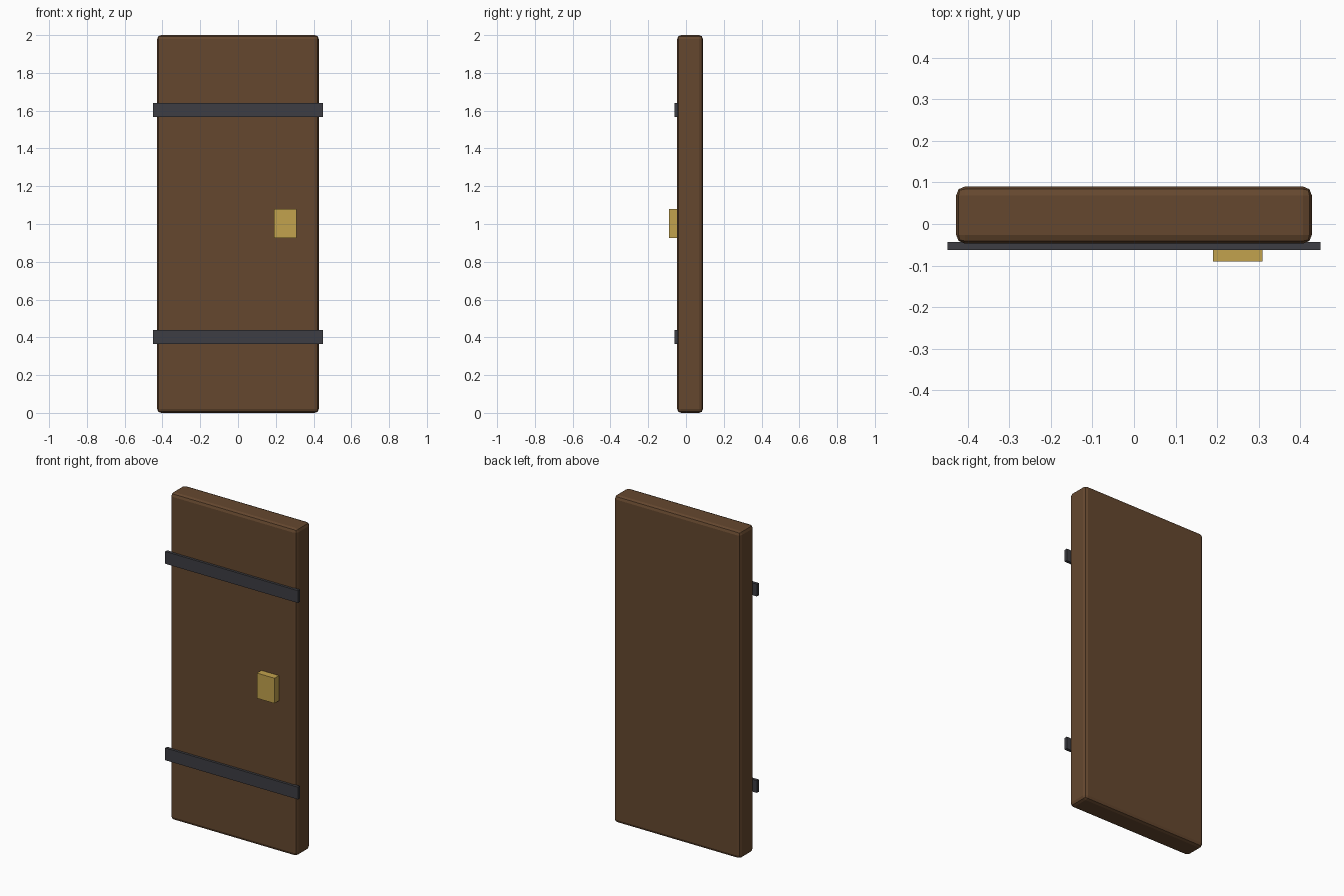
import bpy

if "Cube" in bpy.data.objects:
    bpy.data.objects.remove(bpy.data.objects["Cube"])


def material(name, color):
    m = bpy.data.materials.new(name)
    m.diffuse_color = (*color, 1)
    m.use_nodes = True
    m.node_tree.nodes["Principled BSDF"].inputs["Base Color"].default_value = m.diffuse_color
    return m


def box(name, size, center, mat):
    bpy.ops.mesh.primitive_cube_add(size=1, location=center)
    ob = bpy.context.object
    ob.name = name
    ob.scale = size
    bpy.ops.object.transform_apply(location=False, rotation=False, scale=True)
    ob.data.materials.append(mat)
    return ob


wood = material("brown wood", (0.130, 0.064, 0.028))
iron = material("dark iron", (0.048, 0.048, 0.056))
brass = material("brass", (0.54, 0.36, 0.075))

# Door slab with softened edges
slab = box("door_slab", (0.856, 0.137, 2.0), (0, 0.0215, 1.0), wood)
bevel = slab.modifiers.new("soft edges", 'BEVEL')
bevel.width = 0.021
bevel.segments = 2

# Iron straps across the front
for name, z in (("lower_strap", 0.402), ("upper_strap", 1.603)):
    box(name, (0.898, 0.019, 0.075), (0, -0.0525, z), iron)

# Lock plate that serves as the handle
box("handle", (0.119, 0.044, 0.154), (0.25, -0.068, 1.002), brass)
